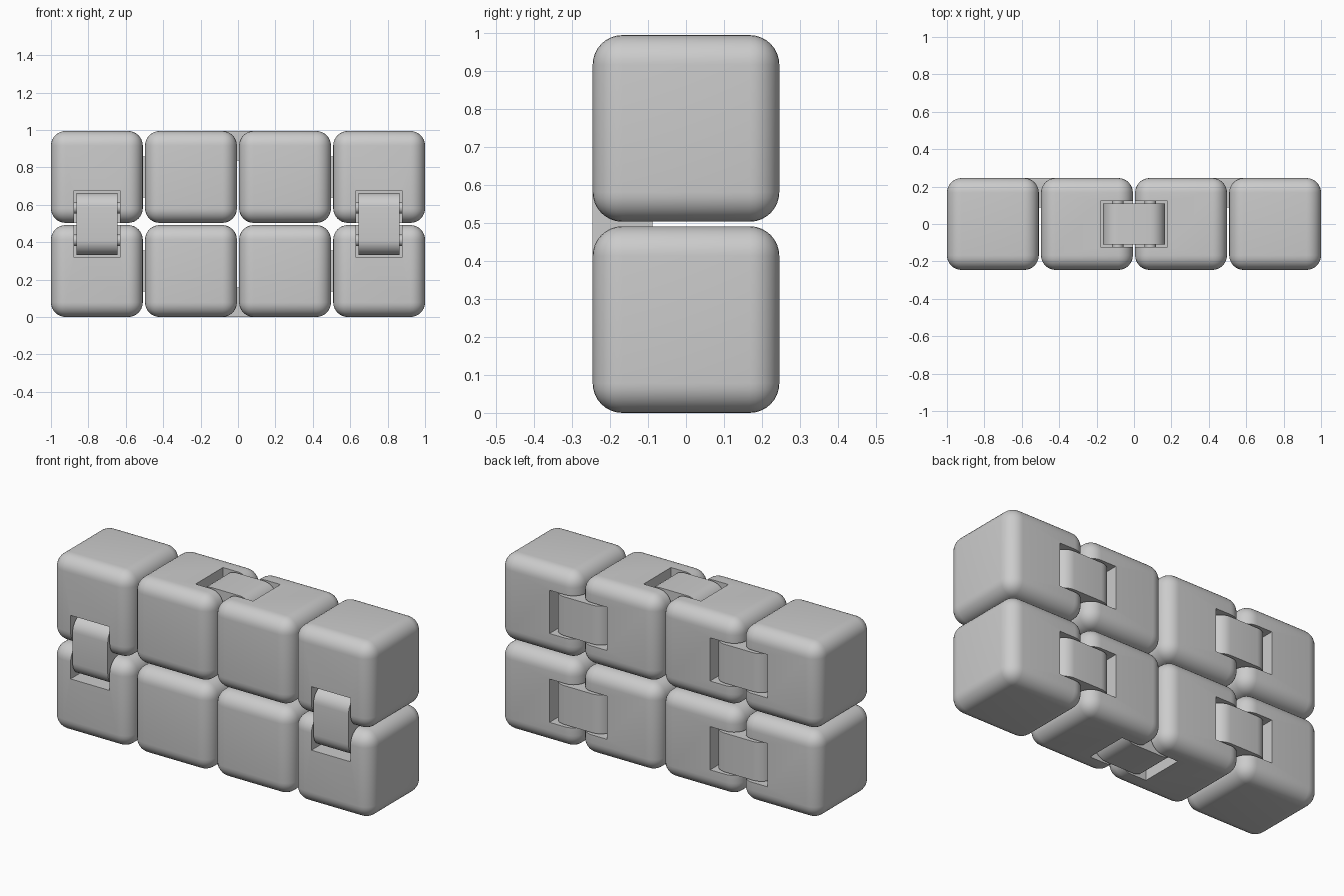
import bpy, bmesh, math
from mathutils import Vector, Matrix

if "Cube" in bpy.data.objects:
    bpy.data.objects.remove(bpy.data.objects["Cube"])

SIZE, PITCH = 0.491, 0.503          # block edge and spacing
H = SIZE / 2
MID = H + PITCH / 2                 # height of the middle gap
R, REACH, HALF_W = 0.079, 0.087, 0.11   # link radius, pivot offset, half width

grey = bpy.data.materials.new("light grey")
grey.diffuse_color = (0.6, 0.6, 0.6, 1)
grey.use_nodes = True
grey.node_tree.nodes["Principled BSDF"].inputs["Base Color"].default_value = grey.diffuse_color


def add_object(name, bm):
    bmesh.ops.recalc_face_normals(bm, faces=bm.faces)
    mesh = bpy.data.meshes.new(name)
    bm.to_mesh(mesh)
    bm.free()
    mesh.materials.append(grey)
    obj = bpy.data.objects.new(name, mesh)
    bpy.context.collection.objects.link(obj)
    return obj


def smooth(obj):
    bpy.ops.object.select_all(action='DESELECT')
    obj.select_set(True)
    bpy.context.view_layer.objects.active = obj
    bpy.ops.object.shade_smooth_by_angle(angle=math.radians(30))


# Hinges: (point on the surface, direction across the gap, outward direction)
X, Y, Z = Vector((1, 0, 0)), Vector((0, 1, 0)), Vector((0, 0, 1))
hinges = [(Vector((0, 0, MID + PITCH / 2 + H)), X, Z), (Vector((0, 0, 0)), X, -Z)]
for s in (-1, 1):
    hinges.append((Vector((s * 1.5 * PITCH, -H, MID)), Z, -Y))
    for z in (H, H + PITCH):
        hinges.append((Vector((s * PITCH, H, z)), X, Y))


def frame(point, across, out):
    rot = Matrix((across, out.cross(across), out)).transposed()
    return Matrix.Translation(point) @ rot.to_4x4()


# Pocket cutter shared by all blocks
bm = bmesh.new()
for h in hinges:
    bmesh.ops.create_cube(bm, size=1, matrix=frame(*h) @ Matrix.Translation((0, 0, -0.0625))
                          @ Matrix.Diagonal((0.36, 0.245, 0.225, 1)))
cutter = add_object("pocket_cutter", bm)
cutter.hide_render = True

# Rounded blocks with hinge pockets
for i in range(4):
    for j in range(2):
        bm = bmesh.new()
        centre = ((i - 1.5) * PITCH, 0, H + j * PITCH)
        bmesh.ops.create_cube(bm, size=SIZE, matrix=Matrix.Translation(centre))
        bmesh.ops.bevel(bm, geom=bm.edges[:], offset=0.078, segments=8,
                        profile=0.5, affect='EDGES')
        block = add_object(f"block_{i + 1}_{j + 1}", bm)
        bpy.context.view_layer.objects.active = block
        cut = block.modifiers.new("pockets", 'BOOLEAN')
        cut.operation, cut.solver, cut.object = 'DIFFERENCE', 'EXACT', cutter
        bpy.ops.object.modifier_apply(modifier=cut.name)
        smooth(block)
bpy.data.objects.remove(cutter)

# Links with rounded ends, and the pins they turn on
for n, h in enumerate(hinges, 1):
    place = frame(*h)
    bm = bmesh.new()
    outline = []
    for side, start in ((1, -90), (-1, 90)):
        for k in range(17):
            a = math.radians(start + k * 180 / 16)
            outline.append(bm.verts.new((side * REACH + R * math.cos(a), -HALF_W,
                                         -R + R * math.sin(a))))
    face = bm.faces.new(outline)
    ext = bmesh.ops.extrude_face_region(bm, geom=[face])
    moved = [v for v in ext["geom"] if isinstance(v, bmesh.types.BMVert)]
    bmesh.ops.translate(bm, verts=moved, vec=(0, 2 * HALF_W, 0))
    bm.transform(place)
    smooth(add_object(f"hinge_link_{n}", bm))

    bm = bmesh.new()
    for side in (-1, 1):
        bmesh.ops.create_cone(bm, cap_ends=True, segments=24, radius1=0.03, radius2=0.03,
                              depth=0.26, matrix=place @ Matrix.Translation((side * REACH, 0, -R))
                              @ Matrix.Rotation(math.pi / 2, 4, 'X'))
    smooth(add_object(f"hinge_pins_{n}", bm))
